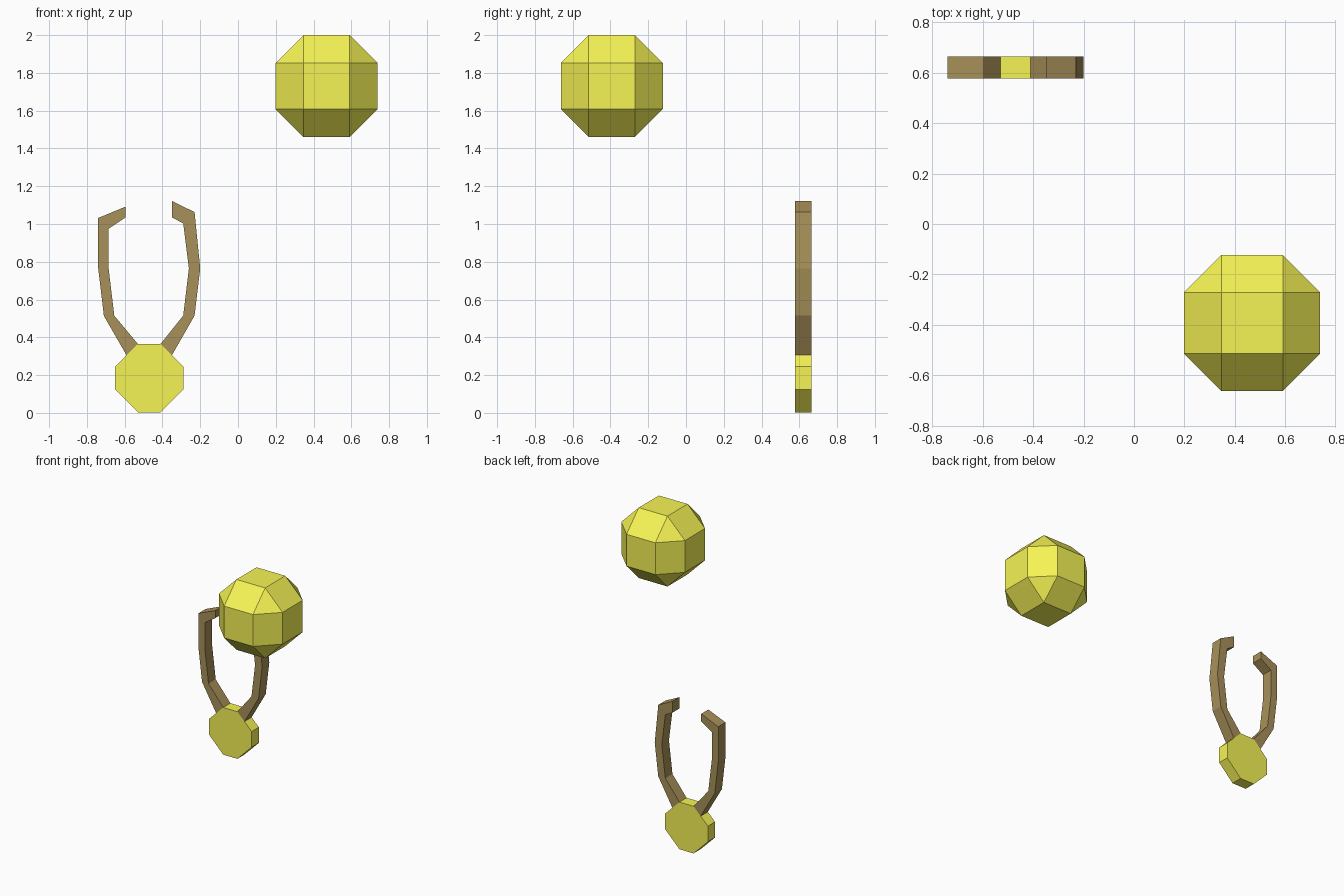
import bpy, bmesh
from itertools import permutations, product

if "Cube" in bpy.data.objects:
    bpy.data.objects.remove(bpy.data.objects["Cube"])

Y_FRONT, Y_BACK = 0.578, 0.665


def material(name, rgb):
    m = bpy.data.materials.new(name)
    m.diffuse_color = (*rgb, 1)
    m.use_nodes = True
    m.node_tree.nodes["Principled BSDF"].inputs["Base Color"].default_value = m.diffuse_color
    return m


yellow = material("yellow", (0.92, 0.90, 0.09))
brown = material("brown", (0.39, 0.28, 0.10))


def finish(name, bm, mat):
    bmesh.ops.recalc_face_normals(bm, faces=bm.faces)
    mesh = bpy.data.meshes.new(name)
    bm.to_mesh(mesh)
    bm.free()
    mesh.materials.append(mat)
    bpy.context.collection.objects.link(bpy.data.objects.new(name, mesh))


def slab(name, sections, mat):
    """Extrude a strip of (left, right) outline pairs through the slab depth."""
    bm = bmesh.new()
    outline = [s[0] for s in sections] + [s[1] for s in reversed(sections)]
    front = [bm.verts.new((x, Y_FRONT, z)) for x, z in outline]
    back = [bm.verts.new((x, Y_BACK, z)) for x, z in outline]
    n = len(outline)
    for i in range(len(sections) - 1):
        quad = (i, i + 1, n - 2 - i, n - 1 - i)
        bm.faces.new([front[k] for k in quad])
        bm.faces.new([back[k] for k in reversed(quad)])
    for i in range(n):
        j = (i + 1) % n
        bm.faces.new((front[i], front[j], back[j], back[i]))
    bmesh.ops.dissolve_limit(bm, angle_limit=0.01, verts=bm.verts, edges=bm.edges)
    finish(name, bm, mat)


# Faceted ball: cube with chamfered edges and corners
bm = bmesh.new()
points = {p for s in product((-1, 1), repeat=3)
          for p in permutations((0.27 * s[0], 0.122 * s[1], 0.122 * s[2]))}
for x, y, z in sorted(points):
    bm.verts.new((x + 0.469, y - 0.393, z + 1.73))
bmesh.ops.convex_hull(bm, input=bm.verts)
bmesh.ops.dissolve_limit(bm, angle_limit=0.01, verts=bm.verts, edges=bm.edges)
finish("faceted_ball", bm, yellow)

# Octagonal disc
cx = -0.47
slab("octagon_disc", [((cx - w, z), (cx + w, z)) for w, z in
                      ((0.06, 0.003), (0.181, 0.124), (0.181, 0.245), (0.06, 0.365))], yellow)

# Two curved prongs, (outer, inner) points from disc to tip
slab("left_prong", [((-0.59, 0.305), (-0.53, 0.365)),
                    ((-0.71, 0.513), (-0.655, 0.515)),
                    ((-0.74, 0.765), (-0.685, 0.765)),
                    ((-0.74, 1.032), (-0.685, 0.975)),
                    ((-0.595, 1.092), (-0.595, 1.035))], brown)
slab("right_prong", [((-0.35, 0.305), (-0.41, 0.365)),
                     ((-0.23, 0.515), (-0.29, 0.515)),
                     ((-0.20, 0.765), (-0.26, 0.765)),
                     ((-0.23, 1.063), (-0.29, 1.003)),
                     ((-0.35, 1.122), (-0.35, 1.035))], brown)
